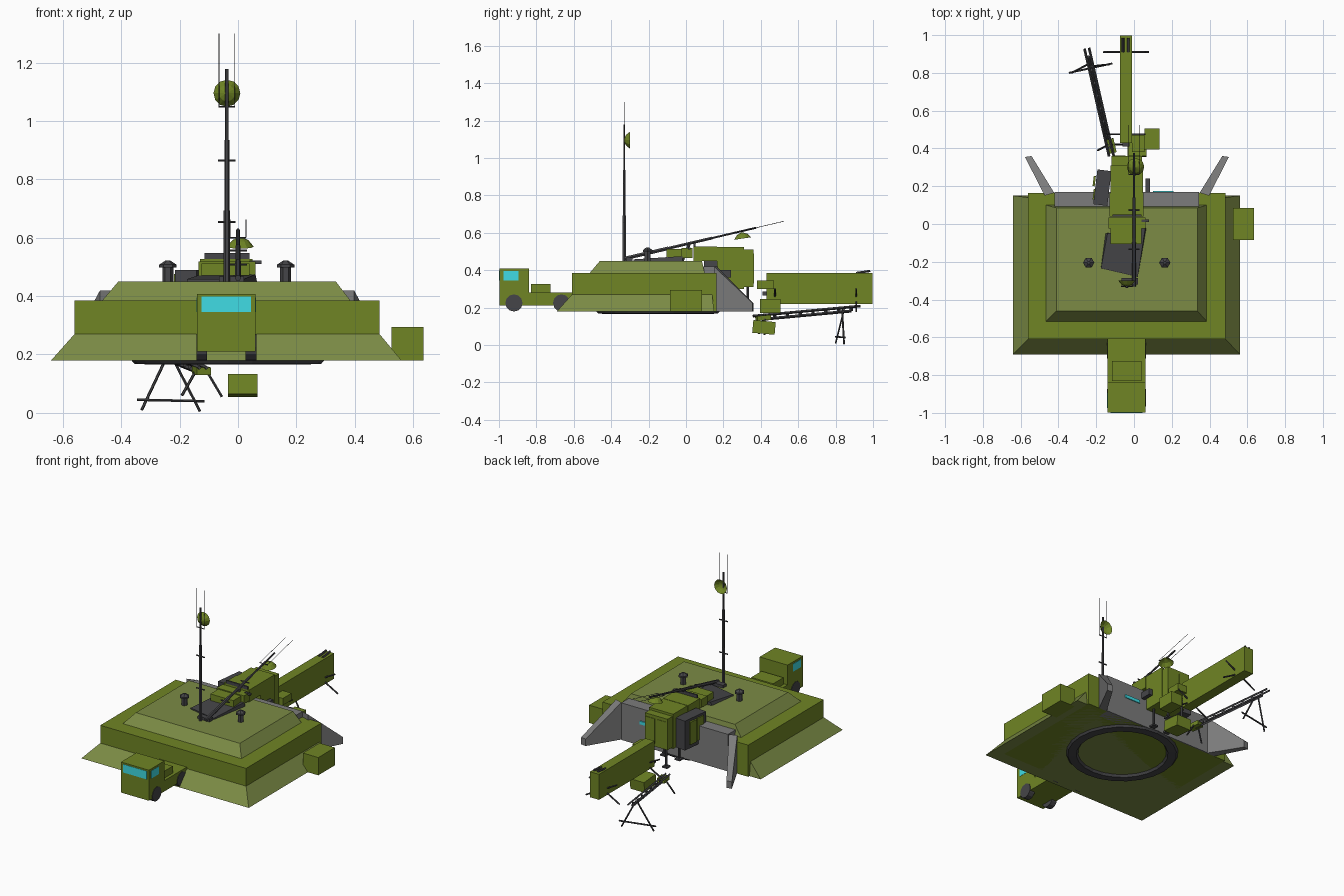
import bpy, bmesh, math
from mathutils import Vector


def mat(name, c):
    m = bpy.data.materials.new(name)
    m.diffuse_color = (*c, 1)
    return m


GREEN = mat("olive_green", (0.16, 0.235, 0.018))
EARTH = mat("berm_green", (0.2, 0.26, 0.06))
GREY = mat("concrete_grey", (0.2, 0.2, 0.2))
DARK = mat("dark_metal", (0.06, 0.06, 0.065))
CYAN = mat("window_cyan", (0.05, 0.72, 0.78))


def mesh(name, verts, faces, m):
    me = bpy.data.meshes.new(name)
    me.from_pydata(verts, [], faces)
    bm = bmesh.new()
    bm.from_mesh(me)
    bmesh.ops.recalc_face_normals(bm, faces=bm.faces)
    bm.to_mesh(me)
    bm.free()
    o = bpy.data.objects.new(name, me)
    bpy.context.collection.objects.link(o)
    me.materials.append(m)
    return o


def prism(name, low, high, m):
    """Solid between two matching loops."""
    n = len(low)
    sides = [(i, (i + 1) % n, n + (i + 1) % n, n + i) for i in range(n)]
    return mesh(name, [*low, *high], sides + [tuple(range(n)), tuple(range(n, 2 * n))], m)


def rect(x0, x1, y0, y1, z):
    return [(x0, y0, z), (x1, y0, z), (x1, y1, z), (x0, y1, z)]


def box(name, x0, x1, y0, y1, z0, z1, m=GREEN, tilt=(0, 0, 0)):
    c = Vector(((x0 + x1) / 2, (y0 + y1) / 2, (z0 + z1) / 2))
    hx, hy, hz = (x1 - x0) / 2, (y1 - y0) / 2, (z1 - z0) / 2
    o = prism(name, rect(-hx, hx, -hy, hy, -hz), rect(-hx, hx, -hy, hy, hz), m)
    o.location = c
    o.rotation_euler = tilt
    return o


def rod(name, a, b, r0, r1=None, m=DARK, n=6):
    """Tapered round bar from a to b."""
    a, b = Vector(a), Vector(b)
    q = (b - a).to_track_quat('Z', 'Y')
    ring = lambda p, r: [p + q @ Vector((r * math.cos(t * math.tau / n), r * math.sin(t * math.tau / n), 0)) for t in range(n)]
    return prism(name, ring(a, r0), ring(b, r0 if r1 is None else r1), m)


def lathe(name, prof, loc, direction, m, n=12):
    """Open revolved profile of (radius, height) about a direction."""
    q = Vector(direction).to_track_quat('Z', 'Y')
    vs = [Vector(loc) + q @ Vector((r * math.cos(i * math.tau / n), r * math.sin(i * math.tau / n), h))
          for r, h in prof for i in range(n)]
    fs = [(j * n + i, j * n + (i + 1) % n, (j + 1) * n + (i + 1) % n, (j + 1) * n + i)
          for j in range(len(prof) - 1) for i in range(n)]
    return mesh(name, vs, fs, m)


# Bunker: sloped skirt, wall block, raised roof
prism("berm_skirt", rect(-0.64, 0.56, -0.69, 0.15, 0.18), rect(-0.56, 0.485, -0.61, 0.14, 0.27), EARTH)
box("bunker_block", -0.56, 0.485, -0.61, 0.163, 0.18, 0.385)
prism("bunker_roof", rect(-0.465, 0.385, -0.515, 0.1, 0.385), rect(-0.41, 0.335, -0.46, 0.085, 0.45), EARTH)
box("side_crate", 0.525, 0.635, -0.085, 0.085, 0.18, 0.295)
lathe("underside_ring", [(0.33, 0.0), (0.32, 0.012), (0.27, 0.014), (0.26, 0.0)], (-0.035, -0.15, 0.18), (0, 0, -1), DARK, 24)

# Rear wall with splayed wing walls
box("rear_wall", -0.42, 0.345, 0.09, 0.17, 0.18, 0.42, GREY)
for side in (-1, 1):
    X = lambda d: -0.0375 + side * d
    plan = [(X(0.385), 0.165), (X(0.505), 0.36), (X(0.54), 0.355), (X(0.435), 0.15)]
    tops = (0.42, 0.225, 0.225, 0.42)
    prism("wing_wall", [(x, y, 0.18) for x, y in plan], [(x, y, z) for (x, y), z in zip(plan, tops)], GREY)
box("wall_slit_window", 0.1, 0.21, 0.168, 0.176, 0.32, 0.34, CYAN)
box("wall_unit", 0.06, 0.085, 0.17, 0.24, 0.36, 0.4, DARK)

# Roof vents
for x in (-0.24, 0.163):
    rod("vent_pipe", (x, -0.205, 0.45), (x, -0.205, 0.5), 0.019)
    rod("vent_brim", (x, -0.205, 0.498), (x, -0.205, 0.508), 0.03)
    rod("vent_cap", (x, -0.205, 0.508), (x, -0.205, 0.522), 0.029, 0.008)

# Truck at the front
box("truck_cab", -0.14, 0.06, -0.998, -0.84, 0.21, 0.408)
box("truck_bed", -0.14, 0.06, -0.84, -0.55, 0.21, 0.28)
box("truck_load", -0.117, 0.04, -0.83, -0.725, 0.28, 0.325)
box("windscreen", -0.125, 0.045, -1.0, -0.99, 0.345, 0.398, CYAN)
for x, s in ((-0.14, 1), (0.06, -1)):
    box("side_window", x - 0.002, x + 0.002, -0.975, -0.895, 0.345, 0.395, CYAN)
    for y in (-0.92, -0.665):
        rod("truck_wheel", (x, y, 0.225), (x + s * 0.037, y, 0.225), 0.046, n=12)
        lo = bpy.context.collection.objects[-1]
        lo.location.x = -0.003 * s

# Equipment shelter over the rear wall
box("shelter_body", -0.125, 0.047, 0.165, 0.31, 0.3, 0.525)
box("shelter_rear", -0.12, 0.042, 0.31, 0.36, 0.31, 0.51)
box("shelter_roof_part", -0.13, 0.05, 0.04, 0.165, 0.45, 0.527)
box("shelter_front_box", -0.135, 0.06, -0.025, 0.035, 0.465, 0.518)
box("shelter_hatch", -0.125, 0.04, -0.105, -0.025, 0.47, 0.512)
box("roof_rail", -0.115, 0.04, 0.04, 0.05, 0.527, 0.547, DARK)
box("lamp_arm", 0.04, 0.08, 0.01, 0.025, 0.51, 0.522, DARK)
for x in (-0.11, -0.03):
    box("rear_panel", x, x + 0.065, 0.358, 0.363, 0.33, 0.49)
box("open_side_bay", -0.205, -0.13, 0.1, 0.285, 0.3, 0.49, DARK, (0, 0, -0.12))
for y in (0.13, 0.2):
    box("bay_door", -0.216, -0.205, y, y + 0.055, 0.33, 0.475, GREEN, (0, 0, -0.12))
prism("tilted_base_plate",
      [(-0.15, -0.05, 0.45), (0.065, -0.02, 0.45), (0.02, -0.28, 0.45), (-0.175, -0.235, 0.45)],
      [(-0.14, -0.05, 0.47), (0.06, -0.02, 0.475), (0.02, -0.28, 0.458), (-0.175, -0.235, 0.458)], DARK)
for x in (-0.09, 0.015):
    for y in (0.2, 0.33):
        rod("shelter_leg", (x, y, 0.18), (x, y, 0.32), 0.008)
        box("leg_foot", x - 0.018, x + 0.018, y - 0.018, y + 0.018, 0.18, 0.19, DARK)

# Telescopic masts, one raised and one folded, each with dish and whips
DISH = [(0.001, 0), (0.028, 0.012), (0.046, 0.034)]


def mast(name, a, b, dish_at, dish_dir, whip_len, whip_from):
    a, b = Vector(a), Vector(b)
    d = (b - a).normalized()
    length = (b - a).length
    for i, r in enumerate((0.011, 0.0085, 0.006)):
        rod(name + "_section", a + d * length * i / 3.0, a + d * length * (i + 1) / 3.0, r)
    for f in (0.28, 0.57):
        p = a + d * length * f
        rod(name + "_crossbar", p - Vector((0.03, 0, 0)), p + Vector((0.03, 0, 0)), 0.004)
    p = a + d * length * whip_from
    rod(name + "_whip_bar", p - Vector((0.028, 0, 0)), p + Vector((0.028, 0, 0)), 0.003)
    for s in (-0.027, 0.027):
        w = p + Vector((s, 0, 0))
        rod(name + "_whip", w, w + d * whip_len, 0.0015, n=4)
    lathe(name + "_dish", DISH, dish_at, dish_dir, GREEN)


mast("raised_mast", (-0.038, -0.33, 0.45), (-0.038, -0.33, 1.178), (-0.038, -0.333, 1.095), (0, 1, 0), 0.25, 0.823)
mast("folded_mast", (0, -0.33, 0.462), (0, 0.375, 0.627), (0.008, 0.298, 0.603), (0, 0.15, -1), 0.27, 0.84)
rod("mast_brace", (0, -0.02, 0.45), (0, 0.02, 0.545), 0.009)
box("mast_foot", -0.065, 0.02, -0.32, -0.285, 0.448, 0.468, DARK)

# Long rear container on crossed legs
box("rear_container", -0.075, -0.01, 0.43, 0.998, 0.22, 0.385)
for x in (-0.058, -0.03):
    rod("container_top_rail", (x, 0.91, 0.385), (x, 0.985, 0.396), 0.007)
for y in (0.475, 0.91):
    for s in (-1, 1):
        rod("container_cross_leg", (-0.042 + s * 0.12, y, 0.18), (-0.042 - s * 0.1, y, 0.3), 0.005)
box("container_latch", -0.06, -0.025, 0.41, 0.43, 0.265, 0.285, DARK)
box("container_link", -0.01, 0.055, 0.38, 0.47, 0.3, 0.345)

# Inclined launch rail with two trestles
A, B = Vector((-0.12, 0.36, 0.155)), Vector((-0.25, 0.93, 0.208))
for off in (-0.012, 0.012):
    o = Vector((off, off * 0.2, 0))
    rod("launch_rail", A + o, B + o, 0.007, n=4)
low = Vector((0, 0, -0.022))
rod("rail_lower_chord", A.lerp(B, 0.08) + low, A.lerp(B, 0.92) + low, 0.008, n=4)
for i in range(8):
    p = A.lerp(B, 0.08 + i * 0.12)
    rod("rail_tie", p, p + low, 0.009, n=4)
for a, b in (((-0.33, 0.80, 0.01), (-0.245, 0.845, 0.19)), ((-0.13, 0.845, 0.005), (-0.225, 0.835, 0.19)),
             ((-0.345, 0.80, 0.045), (-0.115, 0.85, 0.04)),
             ((-0.192, 0.39, 0.06), (-0.135, 0.42, 0.16)), ((-0.055, 0.42, 0.055), (-0.12, 0.42, 0.165))):
    rod("trestle_bar", a, b, 0.005)
box("rail_start_box", -0.15, -0.1, 0.375, 0.45, 0.132, 0.158, GREEN, (0.08, 0, 0.23))

# Loose crates by the container
box("low_crate", -0.035, 0.067, 0.357, 0.477, 0.06, 0.128, GREEN, (-0.09, 0, 0))
box("high_crate", 0.055, 0.135, 0.395, 0.505, 0.17, 0.245)
